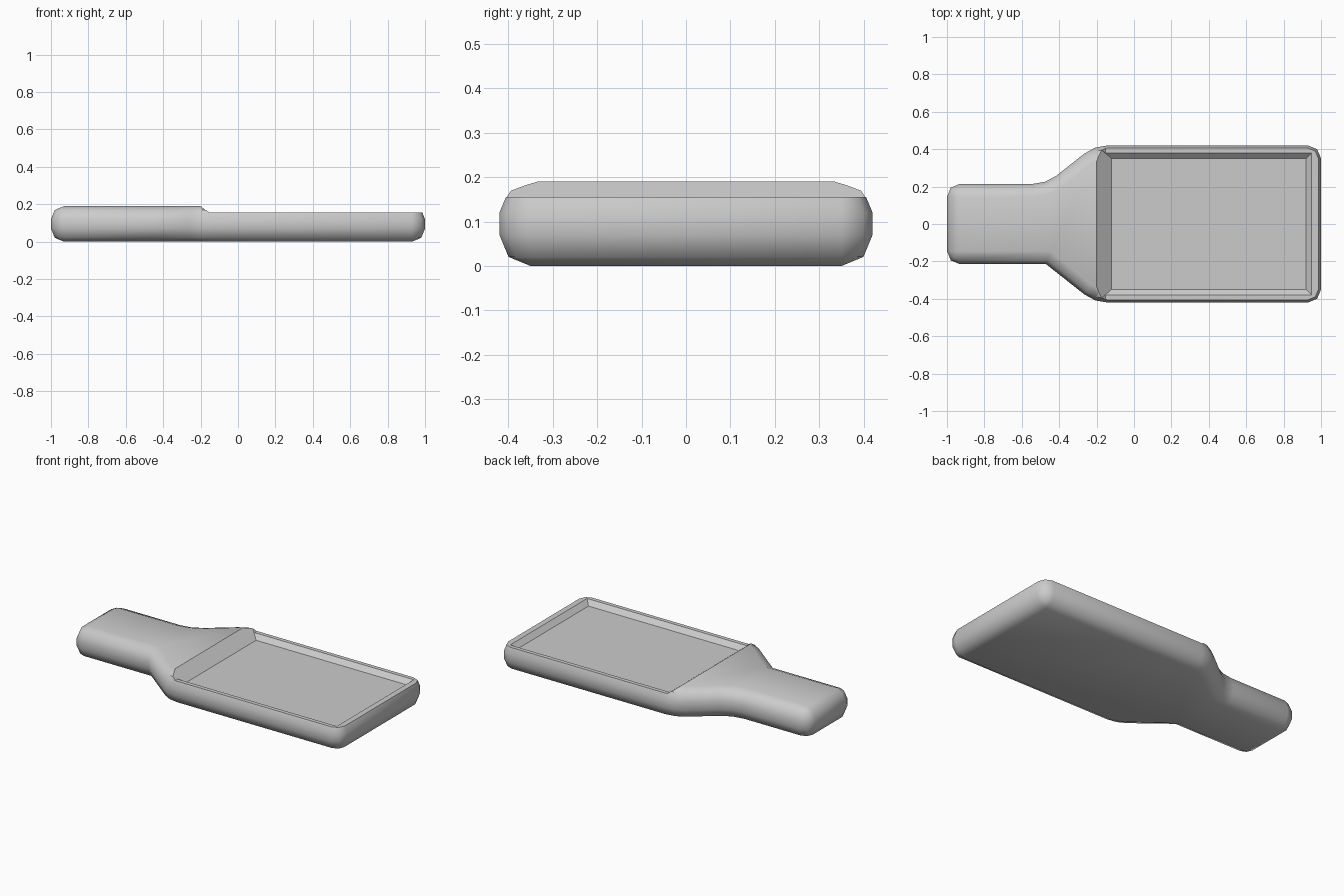
import bpy, bmesh, math
from mathutils import Vector

if "Cube" in bpy.data.objects:
    bpy.data.objects.remove(bpy.data.objects["Cube"])

H = 0.19
# Outline corners, counter-clockwise: x, y, fillet radius
CORNERS = [(-1, -0.215, 0.07), (-0.47, -0.215, 0), (-0.21, -0.42, 0.2), (1, -0.42, 0.07),
           (1, 0.42, 0.07), (-0.21, 0.42, 0.2), (-0.47, 0.215, 0.2), (-1, 0.215, 0.07)]


def outline(inset, z, seg=2):
    """Rounded outline shrunk inwards by inset."""
    pts, n = [], len(CORNERS)
    for i, (x, y, r) in enumerate(CORNERS):
        p = Vector((x, y))
        a = (p - Vector(CORNERS[i - 1][:2])).normalized()
        b = (Vector(CORNERS[(i + 1) % n][:2]) - p).normalized()
        n1, n2 = Vector((-a.y, a.x)), Vector((-b.y, b.x))
        mitre = (n1 + n2) / (1 + n1.dot(n2))
        side = 1 if a.x * b.y - a.y * b.x > 0 else -1
        p = p + mitre * inset
        rad = max(0, r - side * inset) if r else 0
        centre = p + mitre * rad * side
        turn = math.atan2(a.x * b.y - a.y * b.x, a.dot(b))
        start = math.atan2(-n1.y * side, -n1.x * side)
        for k in range(seg + 1):
            t = start + turn * k / seg
            pts.append((centre.x + rad * math.cos(t), centre.y + rad * math.sin(t), z))
    return pts


def loft(name, rings):
    """Skin a stack of equal rings and cap both ends."""
    bm = bmesh.new()
    loops = [[bm.verts.new(p) for p in ring] for ring in rings]
    for lo, hi in zip(loops, loops[1:]):
        for i in range(len(lo)):
            j = (i + 1) % len(lo)
            bm.faces.new((lo[i], lo[j], hi[j], hi[i]))
    bm.faces.new(loops[0][::-1])
    bm.faces.new(loops[-1])
    bmesh.ops.remove_doubles(bm, verts=bm.verts, dist=0.0005)
    bmesh.ops.recalc_face_normals(bm, faces=bm.faces)
    mesh = bpy.data.meshes.new(name)
    bm.to_mesh(mesh)
    bm.free()
    ob = bpy.data.objects.new(name, mesh)
    bpy.context.collection.objects.link(ob)
    return ob


def rect(x0, x1, y, z):
    return [(x0, -y, z), (x1, -y, z), (x1, y, z), (x0, y, z)]


# Body with rounded edges all round
profile = [(0.07, 0), (0.0205, 0.0205), (0, 0.07), (0, H - 0.07), (0.0205, H - 0.0205), (0.07, H)]
body = loft("paddle_body", [outline(d, z) for d, z in profile])

# Cutters: lowered rim, then tapered tray recess
FLOOR, RIM = 0.127, 0.155


def ramp(z):
    return -0.12 - (z - FLOOR) * 1.27


def wall(z):
    return (z - FLOOR) * 0.03 / (RIM - FLOOR)


rim_cut = loft("rim_cutter", [rect(ramp(z) + 0.003, 1.3, 0.7, z) for z in (RIM, 0.25)])
tray_cut = loft("tray_cutter", [rect(ramp(z), 0.92 + wall(z), 0.35 + wall(z), z)
                                for z in (FLOOR, 0.25)])

bpy.context.view_layer.objects.active = body
for cutter in (rim_cut, tray_cut):
    cutter.hide_render = True
    mod = body.modifiers.new("cut", 'BOOLEAN')
    mod.operation = 'DIFFERENCE'
    mod.solver = 'EXACT'
    mod.object = cutter
    bpy.ops.object.modifier_apply(modifier=mod.name)
for cutter in (rim_cut, tray_cut):
    bpy.data.objects.remove(cutter)

# Smooth shell, flat tray faces
bpy.ops.object.select_all(action='DESELECT')
body.select_set(True)
bpy.ops.object.shade_smooth_by_angle(angle=math.radians(50))
for f in body.data.polygons:
    c = f.center
    if c.z > 0.12 and -0.21 < c.x < 0.98 and abs(c.y) < 0.4:
        f.use_smooth = False
